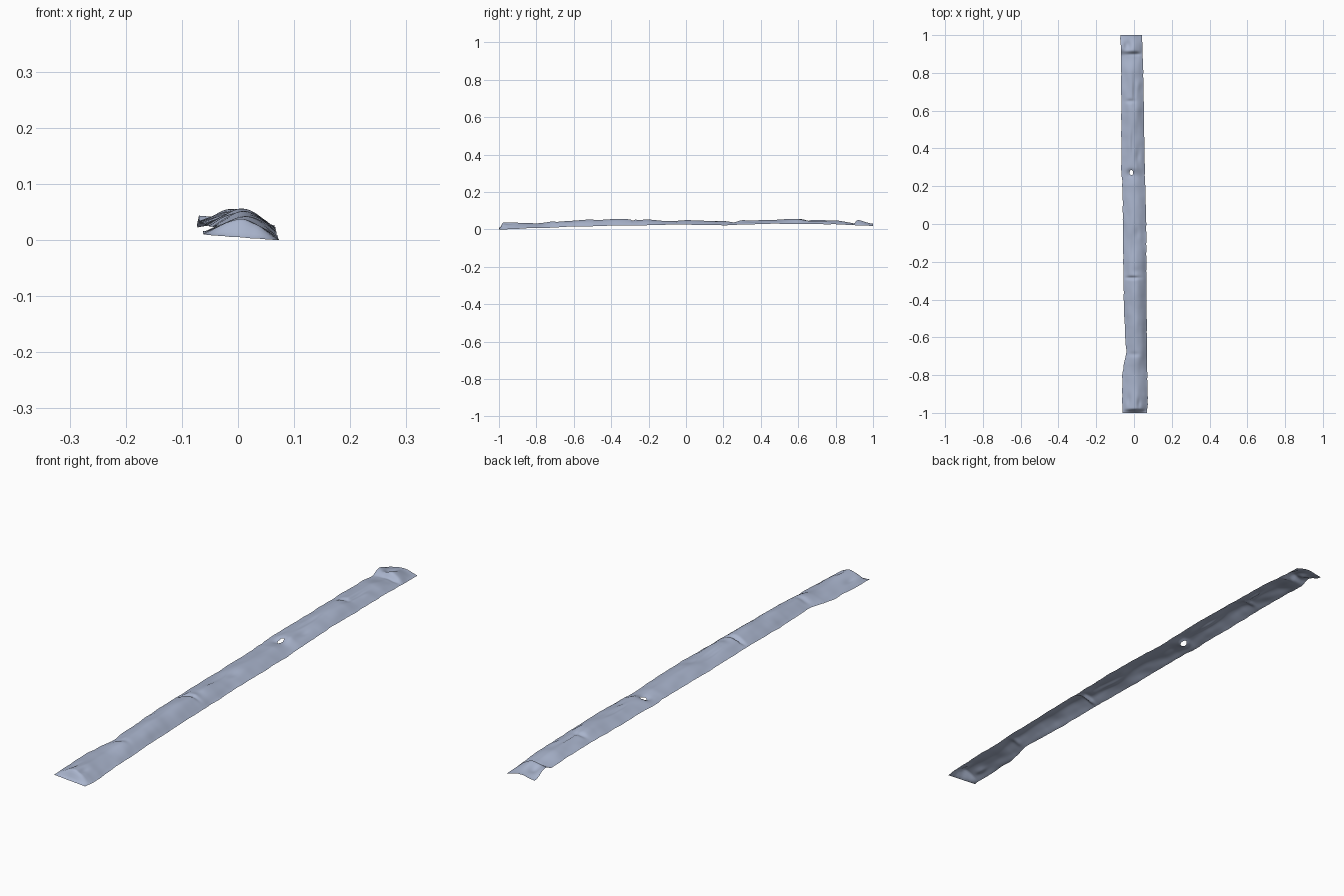
import bpy, bmesh, math
from mathutils import Vector, noise

if "Cube" in bpy.data.objects:
    bpy.data.objects.remove(bpy.data.objects["Cube"])

NX, NY = 30, 420
HOLE = (-0.015, 0.272, 0.010, 0.014)      # centre x, y and radii

# Outlines along the length: (y, value)
LEFT_X = [(-1, -.063), (-.8, -.063), (-.75, -.055), (-.68, -.042), (-.6, -.048), (-.4, -.055),
          (0, -.060), (.22, -.062), (.26, -.068), (.6, -.068), (.9, -.070), (1, -.073)]
RIGHT_X = [(-1, .067), (-.95, .072), (-.75, .068), (-.4, .066), (0, .064), (.3, .056),
           (.6, .052), (.8, .048), (1, .042)]
LEFT_Z = [(-1, .012), (-.8, .018), (-.6, .026), (-.3, .030), (0, .030), (.4, .034),
          (.8, .036), (.89, .032), (.93, .046), (1, .024)]
RIGHT_Z = [(-1, .002), (-.9, .005), (-.8, .010), (-.6, .017), (-.4, .022), (0, .027),
           (.2, .025), (.5, .032), (.8, .029), (1, .020)]
CREST_Z = [(-1, .040), (-.8, .034), (-.7, .044), (-.5, .053), (-.35, .057), (-.2, .054),
           (-.1, .047), (0, .051), (.2, .045), (.25, .041), (.3, .050), (.5, .055),
           (.6, .058), (.66, .052), (.8, .049), (.895, .036), (.92, .052), (1, .034)]

# Dents and ridges: (x, y, half width x, half length y, height)
DENTS = [(-.035, .945, .02, .025, -.012), (.01, .90, .04, .008, -.004),
         (.0, .70, .008, .06, -.007), (-.02, .65, .02, .010, -.006), (.02, .73, .012, .03, .003),
         (-.01, .43, .008, .06, -.006), (.02, .36, .012, .03, -.004), (-.02, .27, .02, .02, -.008),
         (.01, .30, .012, .03, .003), (-.01, -.15, .01, .07, -.005), (.015, -.05, .014, .03, -.004),
         (-.01, -.285, .035, .008, -.011), (.01, -.25, .02, .02, -.004),
         (.0, -.69, .03, .012, -.004), (-.03, -.93, .012, .03, -.006), (.025, -.95, .010, .025, -.005)]


def smooth(t):
    t = max(0, min(1, t))
    return t * t * (3 - 2 * t)


def along(table, y):
    for (a, va), (b, vb) in zip(table, table[1:]):
        if y <= b:
            return va + (vb - va) * smooth((y - a) / (b - a))
    return table[-1][1]


def surface(u, y):
    """Point on the arched, crumpled strip at width fraction u."""
    l = along(LEFT_X, y) + .0025 * noise.noise(Vector((3, y * 22, 0)))
    r = along(RIGHT_X, y) + .0025 * noise.noise(Vector((8, y * 22, 0)))
    x = l + (r - l) * u
    base = along(LEFT_Z, y) * (1 - u) + along(RIGHT_Z, y) * u
    arch = math.sin(math.pi * u) ** 1.15
    arch *= smooth((y + 1) / .025)                      # front end folds down
    z = base + (along(CREST_Z, y) - base) * arch
    inner = min(1, 6 * u * (1 - u))
    for dx, dy, sx, sy, h in DENTS:
        z += inner * h * math.exp(-((x - dx) / sx) ** 2 - ((y - dy) / sy) ** 2)
    z += .0022 * noise.noise(Vector((x * 35, y * 12, 1)))
    return Vector((x, y, max(0, z)))


# Crumpled strip sheet
bm = bmesh.new()
rows = []
for j in range(NY + 1):
    y = -1 + 2 * j / NY
    rows.append([bm.verts.new(surface(i / NX, y)) for i in range(NX + 1)])
for a, b in zip(rows, rows[1:]):
    for i in range(NX):
        bm.faces.new((a[i], a[i + 1], b[i + 1], b[i]))

# Torn hole with its rim pulled to an oval
hx, hy, rx, ry = HOLE
gone = []
for f in bm.faces:
    c = f.calc_center_median()
    if ((c.x - hx) / rx) ** 2 + ((c.y - hy) / ry) ** 2 < 1:
        gone.append(f)
bmesh.ops.delete(bm, geom=gone, context='FACES')
for v in bm.verts:
    dx, dy = (v.co.x - hx) / rx, (v.co.y - hy) / ry
    d = math.hypot(dx, dy)
    if v.is_boundary and 0 < d < 2:
        v.co.x, v.co.y = hx + dx / d * rx, hy + dy / d * ry

# Centre the strip and stand it on the ground
xs = [v.co.x for v in bm.verts]
shift = Vector((-(min(xs) + max(xs)) / 2, 0, -min(v.co.z for v in bm.verts)))
bmesh.ops.translate(bm, verts=bm.verts, vec=shift)
for f in bm.faces:
    f.smooth = True
mesh = bpy.data.meshes.new("crumpled_strip")
bm.to_mesh(mesh)
bm.free()
strip = bpy.data.objects.new("crumpled_strip", mesh)
bpy.context.collection.objects.link(strip)

mat = bpy.data.materials.new("blue grey")
mat.diffuse_color = (.40, .46, .61, 1)
mat.use_nodes = True
mat.node_tree.nodes["Principled BSDF"].inputs["Base Color"].default_value = mat.diffuse_color
mesh.materials.append(mat)
